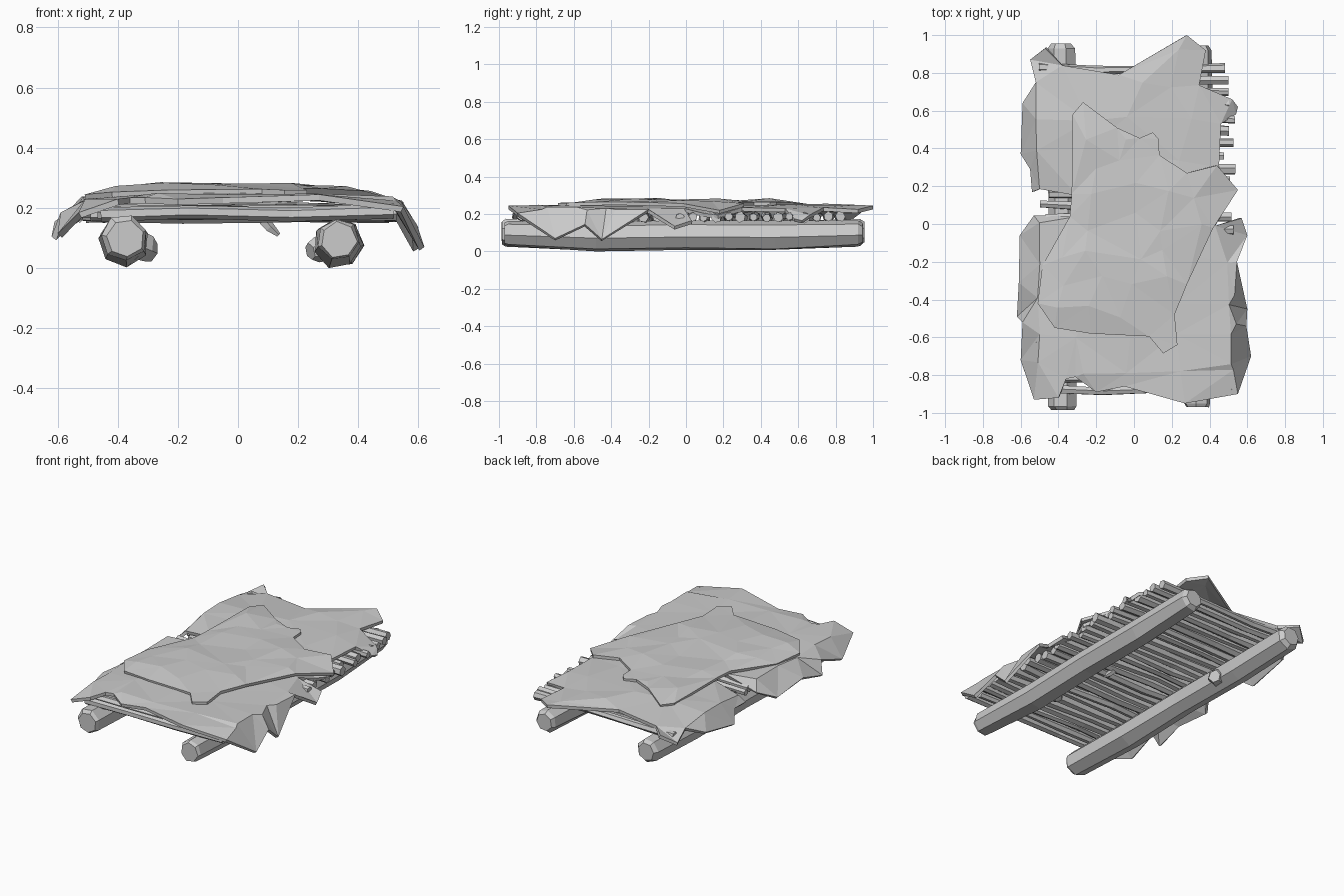
import bpy, bmesh, math, random
from mathutils import Vector
from mathutils.geometry import delaunay_2d_cdt

if "Cube" in bpy.data.objects:
    bpy.data.objects.remove(bpy.data.objects["Cube"])

random.seed(11)
rnd = random.uniform


def add_mesh(name, bm):
    me = bpy.data.meshes.new(name)
    bm.to_mesh(me)
    bm.free()
    ob = bpy.data.objects.new(name, me)
    bpy.context.collection.objects.link(ob)
    return ob


def rod(name, path, sides, jitter=0.0):
    """Faceted branch: path is a list of (centre, radius)."""
    bm = bmesh.new()
    axis = (Vector(path[-1][0]) - Vector(path[0][0])).normalized()
    u = axis.orthogonal().normalized()
    v = axis.cross(u)
    turn = rnd(0, 1)
    rings = []
    for c, r in path:
        ring = []
        for i in range(sides):
            a = turn + math.tau * i / sides
            rr = r * (1 + rnd(-jitter, jitter))
            ring.append(bm.verts.new(Vector(c) + rr * (u * math.cos(a) + v * math.sin(a))))
        rings.append(ring)
    for a, b in zip(rings, rings[1:]):
        for i in range(sides):
            j = (i + 1) % sides
            bm.faces.new((a[i], a[j], b[j], b[i]))
    bm.faces.new(rings[0][::-1])
    bm.faces.new(rings[-1])
    return add_mesh(name, bm)


def inside(x, y, poly):
    hit = False
    for a, b in zip(poly, poly[1:] + poly[:1]):
        if (a[1] > y) != (b[1] > y) and x < a[0] + (y - a[1]) * (b[0] - a[0]) / (b[1] - a[1]):
            hit = not hit
    return hit


def edge_gap(x, y, poly):
    p = Vector((x, y))
    best = 9
    for a, b in zip(poly, poly[1:] + poly[:1]):
        a, b = Vector(a[:2]), Vector(b[:2])
        t = max(0, min(1, (p - a).dot(b - a) / (b - a).length_squared))
        best = min(best, (p - a - t * (b - a)).length)
    return best


def hide(name, outline, xs, step, z, wobble, thick):
    """Crumpled pelt: outline points carry their own height, inside is filled."""
    n = len(outline)
    pts = [Vector(p[:2]) for p in outline]
    hs = [p[2] for p in outline]
    y = -0.95
    while y < 1:
        for x in xs:
            k = 0.015 if abs(x) > 0.48 else 0.06
            px, py = x + rnd(-k, k), y + rnd(-0.05, 0.05)
            if inside(px, py, outline) and edge_gap(px, py, outline) > 0.035:
                pts.append(Vector((px, py)))
                hs.append(z + rnd(-wobble, wobble) - 0.12 * max(0, abs(px) - 0.38))
        y += step
    edges = [(i, (i + 1) % n) for i in range(n)]
    vs, _, fs, ov, _, _ = delaunay_2d_cdt(pts, edges, [], 1, 1e-5)
    bm = bmesh.new()
    bv = [bm.verts.new((v.x, v.y, hs[o[0]] if o else z)) for v, o in zip(vs, ov)]
    for f in fs:
        bm.faces.new([bv[i] for i in f])
    bmesh.ops.delete(bm, geom=[v for v in bm.verts if not v.link_faces], context='VERTS')
    bm.normal_update()
    if sum(f.normal.z for f in bm.faces) < 0:
        bmesh.ops.reverse_faces(bm, faces=bm.faces[:])
    ob = add_mesh(name, bm)
    m = ob.modifiers.new("thickness", 'SOLIDIFY')
    m.thickness, m.offset = thick, -1
    return ob


# Two runner logs
rod("left_log", [((-.375, -.985, .105), .062), ((-.38, -.965, .105), .078), ((-.38, -.48, .095), .084),
                 ((-.375, 0, .095), .08), ((-.38, .5, .095), .08), ((-.385, .93, .11), .074),
                 ((-.385, .955, .11), .055)], 7, .05)
rod("right_log", [((.335, -.97, .1), .06), ((.335, -.95, .1), .07), ((.33, -.48, .085), .082),
                  ((.335, 0, .092), .082), ((.335, .48, .09), .082), ((.34, .92, .1), .07),
                  ((.34, .945, .1), .055)], 7, .05)
# Cut branch stubs on the logs
rod("left_log_stub", [((-.36, .34, .09), .055), ((-.31, .37, .07), .05), ((-.285, .385, .06), .035)], 6, .1)
rod("right_log_stub", [((.31, -.36, .085), .05), ((.26, -.39, .065), .045), ((.24, -.4, .06), .03)], 6, .1)
rod("loose_twig", [((.07, -.1, .18), .02), ((.105, -.1, .14), .017), ((.135, -.1, .115), .008)], 5, .1)

# Row of crooked cross sticks
count = 27
for i in range(count):
    y = -.885 + 1.71 * i / (count - 1)
    r = rnd(.025, .031)
    x0, x1 = -.5 + rnd(-.02, .05), .5 + rnd(-.03, .04)
    path = []
    for t in (0, .3, .65, 1):
        path.append(((x0 + (x1 - x0) * t, y + rnd(-.013, .013), .19 + rnd(-.008, .006)),
                     r * rnd(.75, 1.05)))
    rod("cross_stick", path, 6, .1)

# Large lower hide, draped over the sides
lower = [(-.47, .93, .23), (-.38, .84, .23), (-.08, .79, .235), (.28, 1.0, .25), (.38, .92, .23),
         (.345, .735, .24), (.52, .66, .2), (.55, .62, .17), (.54, .58, .18), (.46, .53, .235),
         (.45, .3, .24), (.53, .17, .2), (.49, .09, .21), (.43, -.01, .235), (.57, .03, .17),
         (.6, -.06, .14), (.545, -.2, .23), (.6, -.45, .07), (.595, -.54, .15), (.62, -.7, .075),
         (.55, -.9, .21), (.27, -.95, .25), (-.05, -.86, .24), (-.2, -.89, .235), (-.31, -.81, .24),
         (-.36, -.82, .24), (-.4, -.92, .235), (-.53, -.93, .19), (-.6, -.72, .12), (-.59, -.52, .19),
         (-.62, -.49, .11), (-.61, -.31, .16), (-.605, -.06, .13), (-.53, .045, .18), (-.3, .04, .24),
         (-.3, .15, .24), (-.5, .185, .21), (-.54, .17, .17), (-.55, .29, .18), (-.6, .37, .12),
         (-.59, .64, .17), (-.52, .75, .22), (-.55, .87, .18)]
hide("lower_hide", lower, (-.505, -.25, 0, .25, .5, .535), .19, .254, .008, .02)

# Smaller upper hide laid on top
upper = [(-.27, .645, .26), (-.325, .58, .262), (-.33, .16, .265), (-.34, .04, .265), (-.485, -.22, .25),
         (-.51, -.42, .25), (-.42, -.55, .258), (-.23, -.58, .265), (.08, -.595, .268), (.155, -.685, .265),
         (.23, -.64, .265), (.215, -.48, .27), (.28, -.32, .27), (.42, -.02, .262), (.55, .18, .225),
         (.44, .31, .262), (.28, .27, .27), (.135, .365, .27), (.13, .45, .27), (.1, .485, .268),
         (.03, .455, .27), (-.09, .51, .27)]
hide("upper_hide", upper, (-.4, -.2, -.02, .16, .36), .16, .282, .01, .018)

# Stand on the ground
bpy.context.view_layer.update()
obs = list(bpy.context.scene.objects)
low = min(v.co.z for o in obs for v in o.data.vertices)
for o in obs:
    o.location.z -= low
